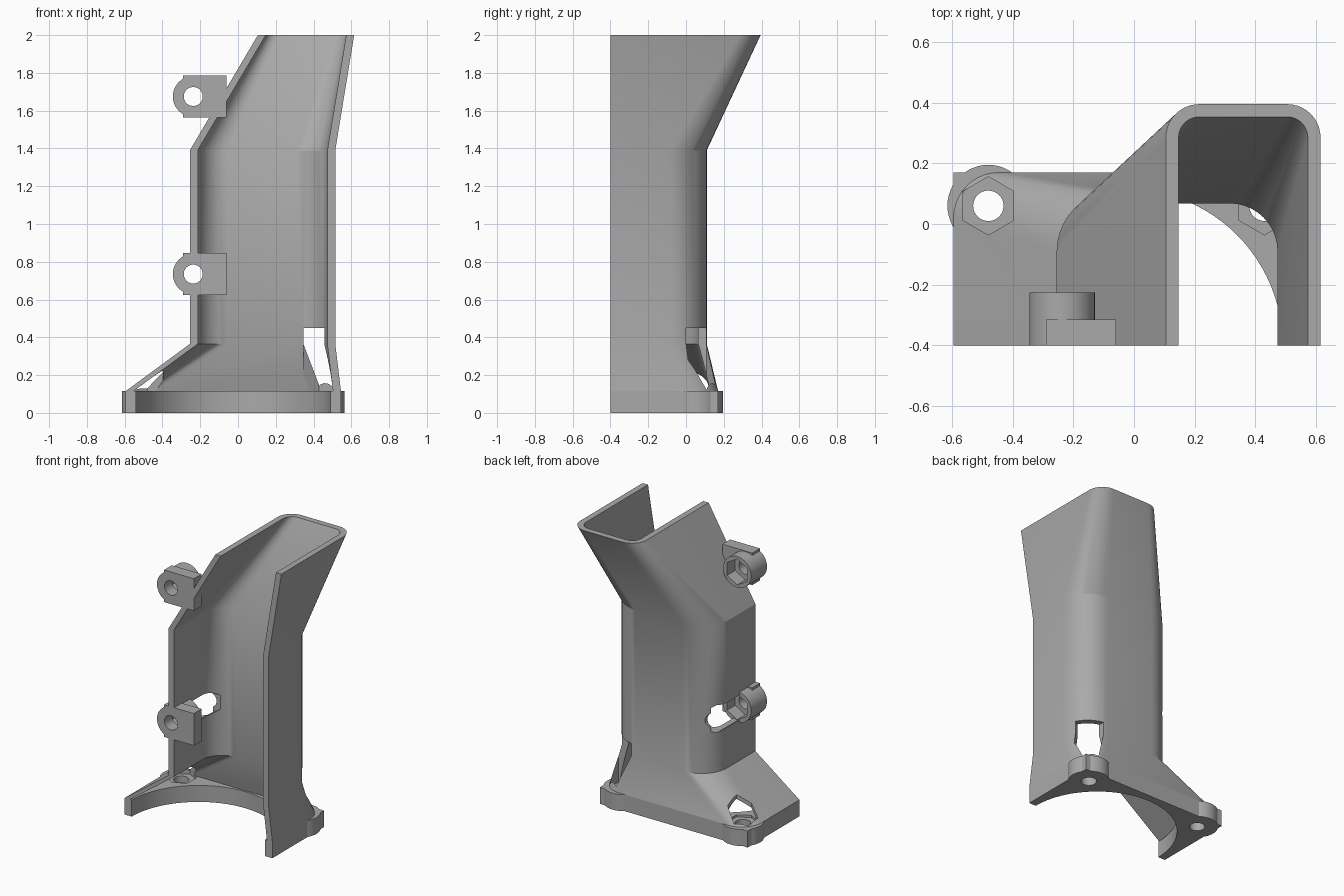
import bpy, bmesh
from math import pi, cos, sin
from mathutils import Matrix

cube = bpy.data.objects.get("Cube")
if cube:
    bpy.data.objects.remove(cube, do_unlink=True)

FRONT = -0.4
MID = -0.025
grey = bpy.data.materials.new("plain grey")
grey.use_nodes = True
colour = (0.4, 0.4, 0.4, 1)
grey.diffuse_color = colour
grey.node_tree.nodes["Principled BSDF"].inputs["Base Color"].default_value = colour


def finish(name, bm):
    bmesh.ops.recalc_face_normals(bm, faces=bm.faces)
    mesh = bpy.data.meshes.new(name)
    bm.to_mesh(mesh)
    bm.free()
    mesh.materials.append(grey)
    obj = bpy.data.objects.new(name, mesh)
    bpy.context.collection.objects.link(obj)
    return obj


def box(name, x0, x1, y0, y1, z0, z1):
    bm = bmesh.new()
    bmesh.ops.create_cube(bm, size=1)
    for v in bm.verts:
        v.co = ((x0, x1)[v.co.x > 0], (y0, y1)[v.co.y > 0], (z0, z1)[v.co.z > 0])
    return finish(name, bm)


def prism(name, x, other, r, start, end, axis="z", sides=48):
    """Prism from start to end along z or y; first corner points across the axis."""
    bm = bmesh.new()
    bmesh.ops.create_cone(bm, cap_ends=True, segments=sides, radius1=r, radius2=r, depth=end - start)
    # create_cone puts its first corner on +y, which becomes +z after tipping over
    mid = (start + end) / 2
    if axis == "z":
        move = Matrix.Translation((x, other, mid))
    else:
        move = Matrix.Translation((x, mid, other)) @ Matrix.Rotation(pi / 2, 4, "X")
    bmesh.ops.transform(bm, matrix=move, verts=bm.verts)
    return finish(name, bm)


def boolean(obj, tools, operation="DIFFERENCE"):
    for tool in tools:
        mod = obj.modifiers.new("boolean", "BOOLEAN")
        mod.operation = operation
        mod.solver = "EXACT"
        mod.object = tool
        bpy.context.view_layer.objects.active = obj
        bpy.ops.object.modifier_apply(modifier=mod.name)
        bpy.data.objects.remove(tool, do_unlink=True)


def u_path(x0, x1, back, r, z, steps=10):
    """U-shaped line, open at the front, with two rounded back corners."""
    pts = [(x0, FRONT, z)]
    for cx, begin in ((x0 + r, pi), (x1 - r, pi / 2)):
        for i in range(steps + 1):
            a = begin - i / steps * pi / 2
            pts.append((cx + r * cos(a), back - r + r * sin(a), z))
    return pts + [(x1, FRONT, z)]


# Duct wall: height, outer left, outer right, outer back, corner radius
WALL = 0.042
sections = [
    (0.115, -0.595, 0.545, 0.17, 0.15),
    (0.365, -0.255, 0.515, 0.11, 0.20),
    (1.39, -0.255, 0.515, 0.11, 0.20),
    (2.0, 0.105, 0.615, 0.395, 0.11),
]
bm = bmesh.new()
rings = []
for z, x0, x1, back, r in sections:
    outer = u_path(x0, x1, back, r, z)
    inner = u_path(x0 + WALL, x1 - WALL, back - WALL, r - WALL, z)
    rings.append([bm.verts.new(p) for p in outer + inner[::-1]])
for low, high in zip(rings, rings[1:]):
    for i in range(len(low)):
        j = (i + 1) % len(low)
        bm.faces.new((low[i], low[j], high[j], high[i]))
# Strips of quads close both ends of the wall
for ring in (rings[0], rings[-1]):
    n = len(ring)
    for i in range(n // 2 - 1):
        bm.faces.new((ring[i], ring[i + 1], ring[n - 2 - i], ring[n - 1 - i]))
duct = finish("duct", bm)

# Base plate with two round ears and a large round opening
base = box("base_plate", -0.595, 0.545, FRONT, 0.17, 0, 0.115)
ears = (MID - 0.455, MID + 0.455)
EAR_Y = 0.06
boolean(base, [prism("ear", x, EAR_Y, 0.135, 0, 0.115) for x in ears], "UNION")
boolean(base, [prism("opening", MID, FRONT, 0.515, -0.1, 0.3, sides=96)])

# Screw holes and nut pockets, which also break through the duct wall
boolean(base, [prism("screw_hole", x, EAR_Y, 0.05, -0.1, 0.3) for x in ears])
boolean(base, [prism("nut_pocket", x, EAR_Y, 0.096, 0.1, 0.45, sides=6) for x in ears])
boolean(duct, [prism("nut_access", x, EAR_Y, 0.096, 0.05, 0.45, sides=6) for x in ears])

# Two clamp lugs on the front edge
parts = [duct, base]
LUG_X = -0.237
lugs = (("lower_lug", 0.735), ("upper_lug", 1.675))
for name, z in lugs:
    lug = prism(name, LUG_X, z, 0.108, FRONT, -0.225, "y")
    tab = box("tab", -0.29, -0.06, FRONT, -0.315, z - 0.112, z + 0.112)
    boolean(lug, [tab], "UNION")
    boolean(lug, [prism("bolt_hole", LUG_X, z, 0.05, -0.6, 0, "y"),
                  prism("nut_pocket", LUG_X, z, 0.09, -0.315, 0, "y", 6)])
    parts.append(lug)

# Window through the duct wall behind the lower lug
z = lugs[0][1]
boolean(duct, [prism("window", LUG_X, z, 0.096, -0.315, 0.03, "y", 6),
               prism("bolt_path", LUG_X, z, 0.05, -0.6, 0.3, "y")])

# Smooth curves, crisp edges
for obj in parts:
    bpy.ops.object.select_all(action="DESELECT")
    obj.select_set(True)
    bpy.context.view_layer.objects.active = obj
    bpy.ops.object.shade_smooth_by_angle(angle=pi / 7)
